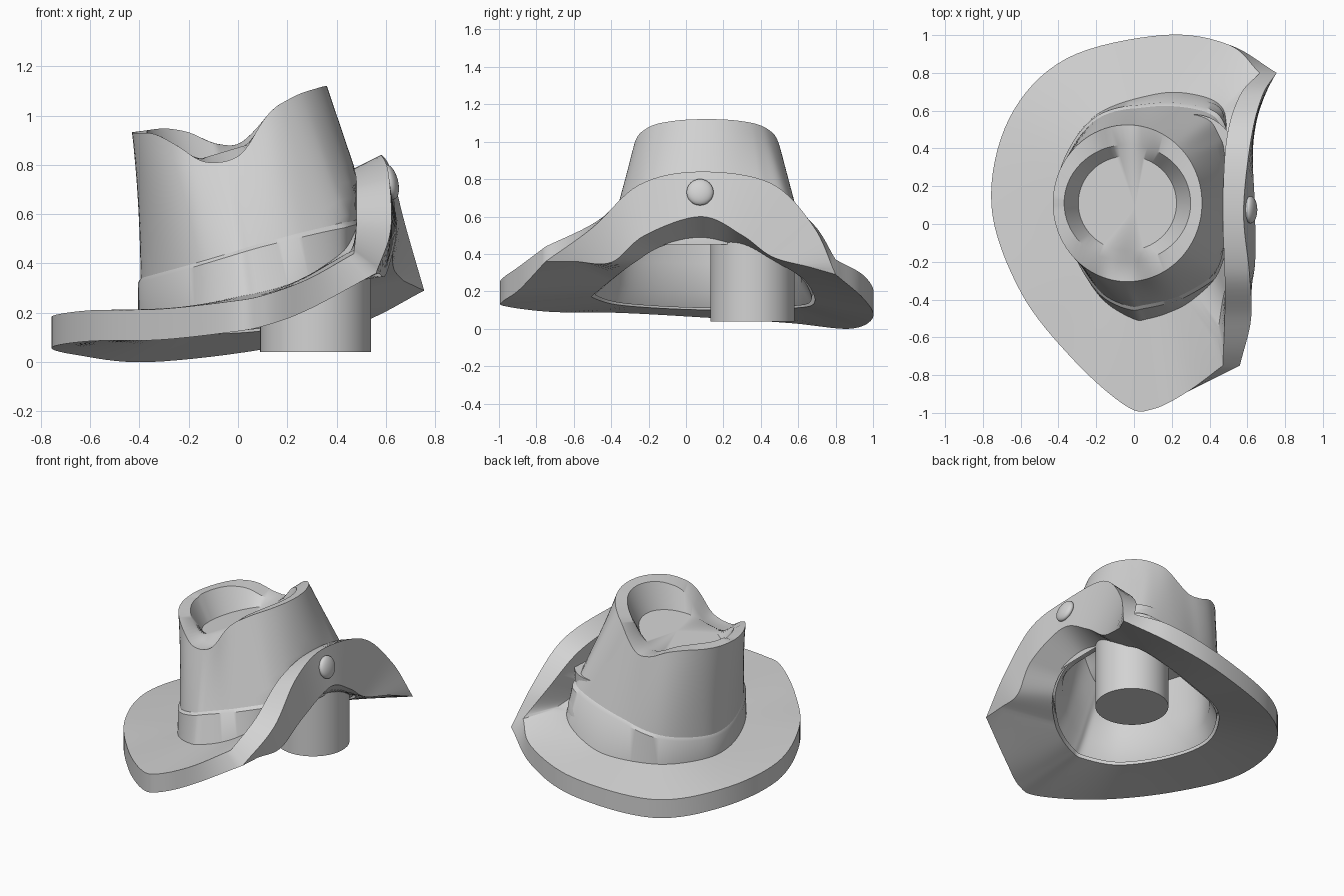
import bpy, bmesh, math
from mathutils import Vector as V

cube = bpy.data.objects.get("Cube")
if cube:
    bpy.data.objects.remove(cube)

SHADE = (0.65, 0.65, 0.65, 1)
grey = bpy.data.materials.new("plain_grey")
grey.use_nodes = True
grey.diffuse_color = SHADE
grey.node_tree.nodes["Principled BSDF"].inputs["Base Color"].default_value = SHADE

# Stations around the brim, from the front tip past the flat side and back to the folded side
EDGE = [(-.04, -.965, .12), (-.32, -.72, .09), (-.6, -.36, .085), (-.755, .1, .06),
        (-.66, .56, .03), (-.36, .875, 0), (.15, 1, .06), (.5, .95, .16),
        (.755, .8, .29), (.68, .68, .55), (.62, .45, .78), (.58, .07, .84),
        (.61, -.25, .77), (.62, -.5, .54), (.56, -.75, .36), (.28, -.89, .21),
        (.1, -.98, .145)]
OPENING = [(0, -.495, .165), (-.17, -.38, .13), (-.31, -.15, .11), (-.39, .12, .1),
           (-.36, .34, .1), (-.19, .57, .11), (.12, .68, .13), (.33, .675, .2),
           (.46, .61, .28), (.48, .47, .36), (.485, .3, .43), (.485, .08, .48),
           (.475, -.13, .44), (.42, -.28, .35), (.3, -.4, .26), (.19, -.46, .21),
           (.08, -.495, .18)]
# Crease under the turned-up flap, and the thickness of the flap edge
FIRST, LAST = 8, 14
CREASE = [(.67, .66, .33), (.63, .46, .385), (.63, .3, .5), (.64, .08, .6),
          (.64, -.22, .5), (.6, -.4, .355), (.57, -.6, .36)]
FLAP_EDGE = [(-.09, .08), (-.12, .01), (-.13, -.04), (-.11, -.055),
             (-.13, -.04), (-.14, .02), (-.09, .08)]
# Height of the crown rim along x, dipping at the pinch: front, then back
RIM_FRONT = [(-.44, .93), (-.34, .93), (-.24, .875), (-.15, .81), (-.05, .81), (.03, .85),
             (.08, .95), (.14, 1.03), (.25, 1.09), (.37, 1.125)]
RIM_BACK = [(-.44, .93), (-.3, .95), (-.2, .935), (-.1, .885), (0, .875)] + RIM_FRONT[6:]
STEPS = 8
CENTRE = V((.04, .1, 0))
up = V((0, 0, .1))


def spline(points, corners=()):
    """Smooth closed curve that keeps the named points sharp."""
    pts, n, out = [V(p) for p in points], len(points), []
    for i in range(n):
        j = (i + 1) % n
        a, b = pts[i], pts[j]
        ta = (b - a if i in corners else (b - pts[i - 1]) / 2)
        tb = (b - a if j in corners else (pts[(j + 1) % n] - a) / 2)
        for k in range(STEPS):
            t = k / STEPS
            s = t * t * (3 - 2 * t)
            out.append(a.lerp(b, s) + ta * (t * (1 - t) ** 2) - tb * (t * t * (1 - t)))
    return out


def finish(obj, angle=35):
    obj.data.materials.append(grey)
    bpy.ops.object.select_all(action='DESELECT')
    obj.select_set(True)
    bpy.context.view_layer.objects.active = obj
    bpy.ops.object.shade_smooth_by_angle(angle=math.radians(angle))


def loft(name, rings, closed=False, caps=False):
    """Skin a stack of rings, either joined end to end or capped."""
    bm = bmesh.new()
    rows = [[bm.verts.new(p) for p in ring] for ring in rings]
    n = len(rows[0])
    pairs = list(zip(rows, rows[1:])) + ([(rows[-1], rows[0])] if closed else [])
    for a, b in pairs:
        for i in range(n):
            j = (i + 1) % n
            bm.faces.new((a[i], a[j], b[j], b[i]))
    if caps:
        for row in (rows[0], rows[-1]):
            mid = bm.verts.new(sum((v.co for v in row), V()) / n)
            for i in range(n):
                bm.faces.new((row[i], row[(i + 1) % n], mid))
    bmesh.ops.recalc_face_normals(bm, faces=bm.faces)
    mesh = bpy.data.meshes.new(name)
    bm.to_mesh(mesh)
    bm.free()
    obj = bpy.data.objects.new(name, mesh)
    bpy.context.collection.objects.link(obj)
    finish(obj)


# Brim: flat on one side, folded up into a flap on the other
edge_top, crease, crease_top = [], [], []
for i, (e, o) in enumerate(zip(EDGE, OPENING)):
    e, o = V(e), V(o)
    if FIRST <= i <= LAST:
        dx, dz = FLAP_EDGE[i - FIRST]
        edge_top.append(e + V((dx, 0, dz)))
        crease.append(V(CREASE[i - FIRST]))
        crease_top.append(crease[-1] + V((-.13, 0, .08)))
    else:
        edge_top.append(e + V((0, 0, .125)))
        crease.append(e.lerp(o, .5))
        crease_top.append(edge_top[-1].lerp(o + up, .5))
sharp = (FIRST, LAST)
opening = spline(OPENING)
loft("brim", [spline(EDGE, sharp), spline(edge_top, sharp), spline(crease_top, sharp),
              [p + up for p in opening], opening, spline(crease, sharp)], closed=True)


def lookup(table, x):
    x = min(max(x, table[0][0]), table[-1][0])
    for (xa, za), (xb, zb) in zip(table, table[1:]):
        if x <= xb:
            return za + (zb - za) * (x - xa) / (xb - xa)


def oval(rx, ry):
    """Ring following the rim height, matched to the opening by direction."""
    ring = []
    for p in opening:
        d = p - CENTRE
        a = math.atan2(d.y, d.x)
        x, y = -.035 + rx * math.cos(a), .11 + ry * math.sin(a)
        table = RIM_BACK if y > .11 else RIM_FRONT
        z = sum(lookup(table, x + k * .015) for k in (-2, -1, 0, 1, 2)) / 5
        ring.append(V((x, y, z)))
    return ring


def widen(p, s):
    return V((CENTRE.x + (p.x - CENTRE.x) * s, CENTRE.y + (p.y - CENTRE.y) * s, p.z))


def band_line(x):
    return .45 + .27 * x


rim = oval(.395, .415)
base = [V((p.x, p.y, min(p.z + .1, band_line(p.x) - .1))) for p in opening]


def wall(i, t, s=1.0):
    """Point on the crown wall, from the brim at 0 to the rim at 1."""
    a, b = base[i], rim[i]
    d = (a - CENTRE).xy.normalized()
    # upright behind the flap, then leaning in; flaring gently on the flat side
    hold = .42 * max(d.x, 0) ** 3
    lean = max(t - hold, 0) / (1 - hold)
    p = a.lerp(b, lean ** (1 + max(-d.x, 0)))
    p.z = a.z + (b.z - a.z) * t
    return widen(p, s)


# Crown: hollow underneath, pinched and dished on top
count = range(len(opening))
inside = [[wall(i, t, .88) for i in count] for t in (.6, .4, .2, 0)]
foot = [widen(p, .97) + up * .1 for p in opening]
outside = [[wall(i, t / 10) for i in count] for t in range(11)]
lip = oval(.335, .31)
dish = oval(.26, .25)
for p in dish:
    p.z = .87 + .3 * p.x
loft("crown", inside + [foot] + outside + [lip, dish], caps=True)

# Hat band: a raised strip with a sloping top edge
low, high, tuck = [], [], []
for i in count:
    a, b = base[i], rim[i]
    t = (band_line(a.x) - a.z) / (b.z - a.z)
    low.append(wall(i, 0, 1.025) - up * .3)
    high.append(wall(i, t - .03, 1.025))
    tuck.append(wall(i, t, .995))
under = [wall(i, 0, .98) for i in count]
loft("hat_band", [low, high, tuck, under], closed=True)

# Peg that plugs into the head
bpy.ops.mesh.primitive_cylinder_add(vertices=48, radius=.225, depth=.6, location=(.315, .355, .34))
peg = bpy.context.object
peg.name = "peg"
finish(peg)

# Button on the flap
bpy.ops.mesh.primitive_uv_sphere_add(segments=32, ring_count=16, radius=.072,
                                     location=(.617, .075, .73), rotation=(0, math.radians(-14), 0))
button = bpy.context.object
button.name = "flap_button"
button.scale.x = .45
finish(button)
